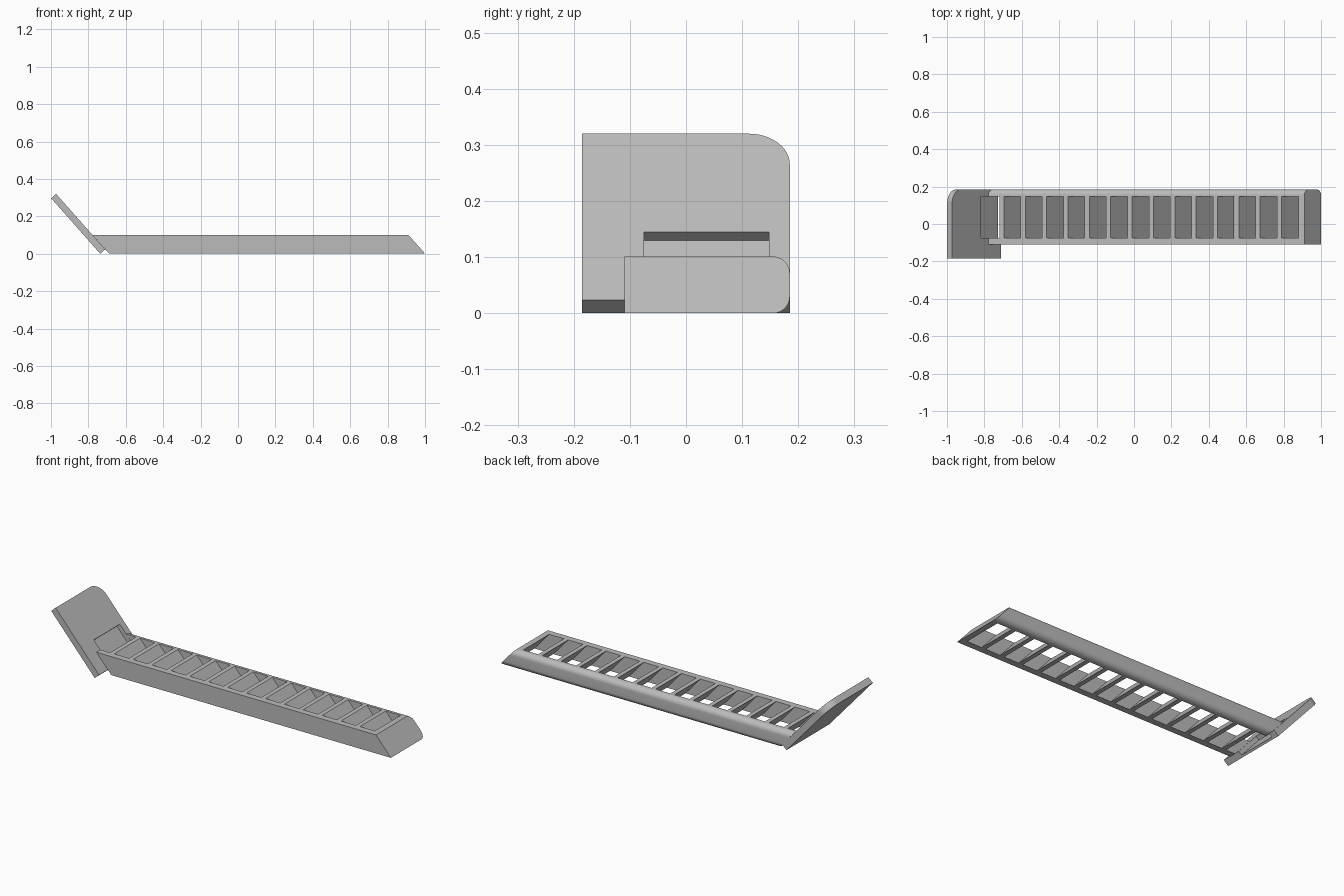
import bpy, bmesh
from math import atan2, cos, sin, pi
from mathutils import Vector, Matrix

cube = bpy.data.objects.get("Cube")
if cube:
    bpy.data.objects.remove(cube, do_unlink=True)

grey = bpy.data.materials.new("plain grey")
grey.use_nodes = True
grey.diffuse_color = (0.5, 0.5, 0.5, 1)
grey.node_tree.nodes["Principled BSDF"].inputs["Base Color"].default_value = (0.5, 0.5, 0.5, 1)

# Shared slope of the plate, slats and end face
DOWN = Vector((0.663, 0, -0.749)).normalized()
NORMAL = Vector((-DOWN.z, 0, DOWN.x))
SHEAR = -DOWN.x / DOWN.z


def make_object(name, bm):
    bmesh.ops.recalc_face_normals(bm, faces=bm.faces)
    mesh = bpy.data.meshes.new(name)
    bm.to_mesh(mesh)
    bm.free()
    mesh.materials.append(grey)
    obj = bpy.data.objects.new(name, mesh)
    bpy.context.collection.objects.link(obj)
    return obj


def prism(name, outline, offset):
    bm = bmesh.new()
    face = bm.faces.new([bm.verts.new(p) for p in outline])
    grown = bmesh.ops.extrude_face_region(bm, geom=[face], use_keep_orig=True)
    moved = [v for v in grown["geom"] if isinstance(v, bmesh.types.BMVert)]
    bmesh.ops.translate(bm, verts=moved, vec=offset)
    return make_object(name, bm)


def arc(cx, cy, radius, start, steps=12):
    angles = [start + pi / 2 * i / steps for i in range(steps + 1)]
    return [(cx + radius * cos(a), cy + radius * sin(a)) for a in angles]


# Long frame: square at the front, rounded along the back edges
BACK, HEIGHT, R = 0.185, 0.101, 0.03
section = [(-0.11, 0)] + arc(BACK - R, R, R, -pi / 2)
section += arc(BACK - R, HEIGHT - R, R, 0) + [(-0.11, HEIGHT)]
frame = prism("louvre_frame",
              [(-0.778 + (HEIGHT - z) * SHEAR, y, z) for y, z in section],
              Vector((1.689, 0, 0)))

# Tilted end plate with one rounded upper corner
foot = Vector((-0.71, 0, 0.0234))
LENGTH, CORNER = 0.396, 0.073
shape = [(-BACK, 0), (BACK, 0)] + arc(BACK - CORNER, LENGTH - CORNER, CORNER, 0) + [(-BACK, LENGTH)]
plate = prism("end_plate",
              [foot - DOWN * s + Vector((0, y, 0)) for y, s in shape],
              NORMAL * -0.0353)

# Row of slanted slots; the first one also recesses the plate
bm = bmesh.new()
tilt = Matrix.Rotation(atan2(-DOWN.z, DOWN.x), 4, 'Y')
for i in range(15):
    centre = Vector((-0.764 + 0.1142 * i, 0.0365, 0.1)) + DOWN * 0.066
    bmesh.ops.create_cube(bm, size=1, matrix=Matrix.Translation(centre) @ tilt
                          @ Matrix.Diagonal((0.27, 0.223, 0.067, 1)))
cutter = make_object("slot_cutter", bm)
cutter.hide_render = True

for obj in (frame, plate):
    cut = obj.modifiers.new("slots", 'BOOLEAN')
    cut.operation = 'DIFFERENCE'
    cut.solver = 'EXACT'
    cut.object = cutter
    bpy.ops.object.select_all(action='DESELECT')
    obj.select_set(True)
    bpy.context.view_layer.objects.active = obj
    bpy.ops.object.modifier_apply(modifier=cut.name)
    bpy.ops.object.shade_smooth_by_angle(angle=pi / 6)

bpy.data.objects.remove(cutter, do_unlink=True)
